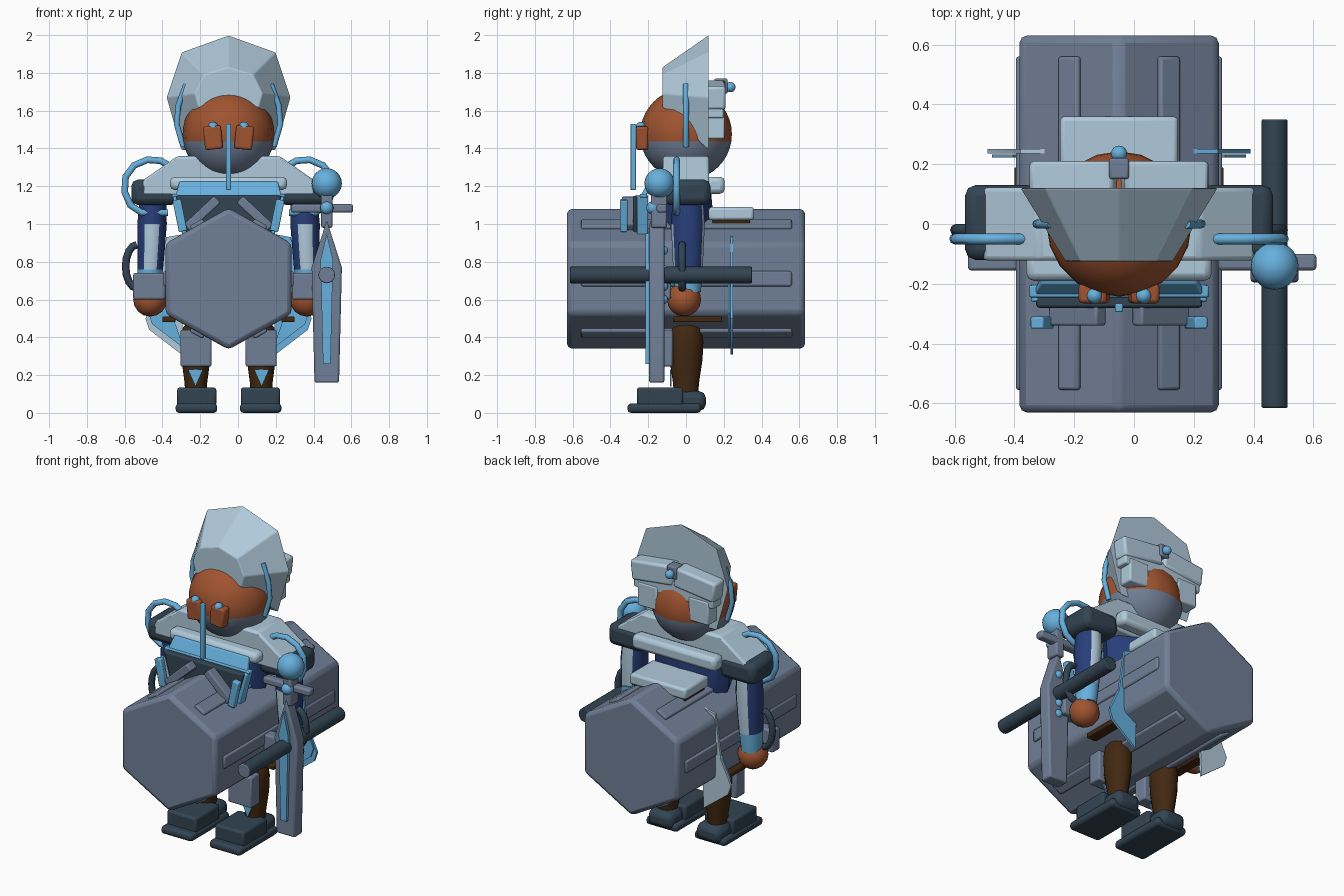
import bpy, bmesh, math
from mathutils import Vector, Matrix

if "Cube" in bpy.data.objects:
    bpy.data.objects.remove(bpy.data.objects["Cube"])

CX = -0.05  # body symmetry line


def mat(name, r, g, b):
    m = bpy.data.materials.new(name)
    lin = lambda c: ((c / 255 + 0.055) / 1.055) ** 2.4
    m.diffuse_color = (lin(r), lin(g), lin(b), 1)
    m.use_nodes = True
    m.node_tree.nodes["Principled BSDF"].inputs["Base Color"].default_value = m.diffuse_color
    return m


STEEL = mat("steel grey", 112, 127, 150)
LIGHT = mat("pale blue grey", 176, 202, 219)
DARK = mat("dark slate", 50, 68, 82)
BLUE = mat("sky blue", 103, 176, 222)
SKIN = mat("rust brown", 160, 84, 48)
NAVY = mat("navy", 40, 62, 122)
BARK = mat("dark brown", 66, 40, 16)


def finish(name, bm, mats, bevel=0, smooth=True, segs=2):
    bmesh.ops.recalc_face_normals(bm, faces=bm.faces)
    me = bpy.data.meshes.new(name)
    bm.to_mesh(me)
    bm.free()
    ob = bpy.data.objects.new(name, me)
    bpy.context.collection.objects.link(ob)
    for m in mats if isinstance(mats, list) else [mats]:
        me.materials.append(m)
    if bevel:
        b = ob.modifiers.new("bevel", "BEVEL")
        b.width, b.segments = bevel, segs
        b.limit_method = "ANGLE"
    if smooth:
        bpy.context.view_layer.objects.active = ob
        ob.select_set(True)
        bpy.ops.object.shade_smooth_by_angle(angle=math.radians(35))
        ob.select_set(False)
    return ob


def box(name, x, y, z, m, bevel=0.012, rot=None):
    """Box from (min, max) ranges, optionally rotated about its centre."""
    bm = bmesh.new()
    c = Vector([sum(r) / 2 for r in (x, y, z)])
    s = Vector([abs(r[1] - r[0]) for r in (x, y, z)])
    M = Matrix.Translation(c) @ (rot or Matrix()) @ Matrix.Diagonal((*s, 1))
    bmesh.ops.create_cube(bm, size=1, matrix=M)
    return finish(name, bm, m, bevel)


def ball(name, c, r, m, scale=(1, 1, 1), u=16, v=10):
    bm = bmesh.new()
    M = Matrix.Translation(c) @ Matrix.Diagonal((*scale, 1))
    bmesh.ops.create_uvsphere(bm, u_segments=u, v_segments=v, radius=r, matrix=M)
    return finish(name, bm, m)


def loft(name, rings, m, bevel=0, smooth=True):
    """Closed solid through rings of matching points."""
    bm = bmesh.new()
    vs = [[bm.verts.new(p) for p in r] for r in rings]
    n = len(vs[0])
    for a, b in zip(vs, vs[1:]):
        for i in range(n):
            bm.faces.new((a[i], a[(i + 1) % n], b[(i + 1) % n], b[i]))
    bm.faces.new(vs[0])
    bm.faces.new(vs[-1])
    return finish(name, bm, m, bevel, smooth)


def slab(name, pts, y0, y1, m, bevel=0):
    """Front-facing outline (x, z) extruded along y."""
    return loft(name, [[(x, y, z) for x, z in pts] for y in (y0, y1)], m, bevel)


def ring(x, y, z, rx, ry, n=12):
    return [(x + rx * math.cos(math.tau * i / n), y + ry * math.sin(math.tau * i / n), z)
            for i in range(n)]


def tube(name, pts, r, m):
    cu = bpy.data.curves.new(name, "CURVE")
    cu.dimensions, cu.bevel_depth, cu.bevel_resolution = "3D", r, 2
    cu.use_fill_caps = True
    sp = cu.splines.new("POLY")
    sp.points.add(len(pts) - 1)
    for p, q in zip(sp.points, pts):
        p.co = (*q, 1)
    cu.materials.append(m)
    ob = bpy.data.objects.new(name, cu)
    bpy.context.collection.objects.link(ob)


def span(s, a, b):
    """Range mirrored around the symmetry line."""
    return tuple(sorted((CX + s * a, CX + s * b)))


# --- hexagonal drum with a rib on every flat ---
hexa = [(CX + 0.385 * math.sin(math.tau * i / 6), 0.71 + 0.375 * math.cos(math.tau * i / 6))
        for i in range(6)]
slab("hex_drum", hexa, -0.63, 0.63, STEEL, 0.025)
for i in range(6):
    a = math.tau * (i + 0.5) / 6
    c = (CX + 0.325 * math.sin(a), 0.71 + 0.325 * math.cos(a))
    box("drum_rib", (c[0] - 0.04, c[0] + 0.04), (-0.555, 0.56), (c[1] - 0.02, c[1] + 0.02),
        STEEL, 0.01, Matrix.Rotation(a, 4, "Y"))

# --- head with grey lower half ---
head = ball("head", (CX, 0, 1.475), 0.243, [SKIN, STEEL], u=20, v=20)
for p in head.data.polygons:
    p.material_index = int(p.center.z < 1.445)

# --- faceted hood ---
back = [(0, 2.0), (0.25, 1.91), (0.33, 1.67), (0.25, 1.39)]
front = [(0, 1.83), (0.13, 1.79), (0.18, 1.69), (0.16, 1.62)]
hood = [[(CX + x, y, z) for x, z in pr] + [(CX - x, y, z) for x, z in pr[:0:-1]]
        for pr, y in ((front, -0.125), (back, 0.12))]
loft("hood", hood, LIGHT, 0.006, smooth=False)

# --- back of the hood ---
box("hood_back_band", span(1, -0.28, 0.28), (0.1, 0.2), (1.56, 1.66), LIGHT, 0.01)
box("rear_gadget", span(1, -0.033, 0.033), (0.15, 0.22), (1.69, 1.77), STEEL, 0.008)
ball("gadget_knob", (CX, 0.235, 1.725), 0.027, BLUE)

# --- nose rod ---
box("nose_rod", span(1, -0.013, 0.013), (-0.295, -0.265), (1.18, 1.53), BLUE, 0.005)

# --- torso, collar and packs ---
loft("torso", [ring(CX, 0, z, rx, ry) for z, rx, ry in
               ((0.8, 0.2, 0.13), (0.98, 0.25, 0.15), (1.2, 0.26, 0.13))], NAVY)
loft("collar", [[(CX + sx * w, sy * 0.122, z) for sx, sy in ((-1, -1), (1, -1), (1, 1), (-1, 1))]
                for z, w in ((1.15, 0.46), (1.23, 0.455), (1.36, 0.27))], LIGHT, 0.015)
box("neck_roll", span(1, -0.295, 0.295), (0.11, 0.205), (1.16, 1.25), LIGHT, 0.025)
box("back_pouch", span(1, -0.197, 0.197), (0.12, 0.36), (1.02, 1.09), LIGHT, 0.015)
box("pouch_base", span(1, -0.18, 0.18), (0.14, 0.34), (1.0, 1.03), BARK, 0.005)

# --- chest plate ---
box("chest_roll", span(1, -0.31, 0.31), (-0.19, -0.085), (1.18, 1.25), LIGHT, 0.025)
slab("chest_panel", [(CX + x, z) for x, z in
                     ((-0.28, 1.15), (0.28, 1.15), (0.22, 0.94), (-0.22, 0.94))],
     -0.28, -0.2, DARK, 0.01)
loft("chest_band", [[(CX - w, y, z), (CX + w, y, z), (CX + w, y + 0.03, z), (CX - w, y + 0.03, z)]
                    for w, y, z in ((0.28, -0.24, 1.15), (0.26, -0.2, 1.225))], BLUE, 0.006)
box("chest_strip", span(1, -0.3, 0.3), (-0.245, -0.205), (1.14, 1.16), BLUE, 0.006)

for s in (-1, 1):
    # face and hood sides
    box("goggle", span(s, 0.035, 0.13), (-0.265, -0.2), (1.395, 1.52), SKIN, 0.012,
        Matrix.Rotation(s * 0.1, 4, "Y"))
    ball("eye", (CX + s * 0.082, -0.24, 1.515), 0.026, BLUE)
    tube("hood_trim", [(CX + s * x, 0, z) for x, z in
                       ((0.225, 1.74), (0.265, 1.63), (0.275, 1.53), (0.24, 1.41))], 0.015, BLUE)
    box("hood_pad", span(s, 0.01, 0.295), (0.1, 0.21), (1.62, 1.745), LIGHT, 0.015,
        Matrix.Rotation(s * 0.12, 4, "Y"))
    box("hood_flap", span(s, 0.11, 0.25), (0.1, 0.205), (1.45, 1.6), LIGHT, 0.01)

    # chest straps
    box("chest_brace", span(s, 0.03, 0.25), (-0.34, -0.27), (1.03, 1.08), STEEL, 0.008,
        Matrix.Rotation(s * 0.75, 4, "Y"))
    box("chest_clip", span(s, 0.235, 0.28), (-0.35, -0.31), (0.96, 1.13), BLUE, 0.006,
        Matrix.Rotation(s * 0.2, 4, "Y"))
    box("chest_edge", span(s, 0.24, 0.27), (-0.26, -0.2), (0.94, 1.15), BLUE, 0.006,
        Matrix.Rotation(s * 0.25, 4, "Y"))

    # shoulders
    box("pauldron", span(s, 0.27, 0.515), (-0.12, 0.13), (1.1, 1.235), DARK, 0.035)
    tube("shoulder_hose", [(CX + s * x, -0.05, z) for x, z in
                           ((0.3, 1.3), (0.36, 1.335), (0.43, 1.34), (0.5, 1.31), (0.545, 1.25),
                            (0.55, 1.17), (0.52, 1.1), (0.46, 1.06), (0.32, 1.06))], 0.018, BLUE)

    # arm: navy sleeve, pale behind, blue cuff
    arm = loft("arm", [ring(CX + s * x, 0.01, z, r, r * 1.15) for x, z, r in
                       ((0.42, 0.64, 0.06), (0.415, 0.76, 0.068), (0.41, 0.86, 0.072),
                        (0.405, 1.0, 0.078), (0.4, 1.14, 0.07))], [NAVY, LIGHT, BLUE])
    for p in arm.data.polygons:
        if p.center.z < 0.77:
            p.material_index = 2
        elif p.normal.y > 0.75 or (p.normal.y < -0.9 and p.center.z < 1.0):
            p.material_index = 1
    ball("hand", (CX + s * 0.415, -0.01, 0.6), 0.09, SKIN, u=12, v=8)
    box("wrist_guard", span(s, 0.335, 0.505), (-0.155, -0.08), (0.6, 0.74), STEEL, 0.01)
    tube("arm_loop", [(CX + s * (0.485 + 0.06 * math.sin(a)), -0.02, 0.775 + 0.115 * math.cos(a))
                      for a in [math.pi * i / 8 for i in range(9)]], 0.02, DARK)

    # side straps and coat tails
    box("side_strap", span(s, 0.28, 0.35), (-0.07, 0.19), (0.48, 0.51), BARK, 0.006)
    tail = [(0.22, 0.95), (0.33, 0.93), (0.37, 0.65), (0.44, 0.5), (0.42, 0.44), (0.25, 0.31)]
    slab("coat_tail", [(CX + s * x, z) for x, z in tail], 0.235, 0.25, BLUE if s > 0 else LIGHT)
    slab("coat_lining", [(CX + s * (x - 0.015), z + 0.03) for x, z in tail[2:]], 0.222, 0.232,
         BLUE)

    # legs and shoes
    loft("leg", [ring(CX + s * 0.173, 0, z, r, r * 1.15) for z, r in
                 ((0.08, 0.055), (0.16, 0.06), (0.28, 0.076), (0.38, 0.08), (0.45, 0.07),
                  (0.48, 0.045))], BARK)
    box("shin_guard", span(s, 0.09, 0.255), (-0.16, -0.07), (0.245, 0.44), STEEL, 0.01)
    slab("ankle_patch", [(CX + s * x, z) for x, z in
                         ((0.135, 0.23), (0.215, 0.23), (0.175, 0.14))], -0.085, -0.077, BLUE)
    box("shoe_sole", span(s, 0.06, 0.28), (-0.31, 0.08), (0, 0.05), DARK, 0.018)
    box("shoe_upper", span(s, 0.065, 0.272), (-0.26, -0.015), (0.035, 0.135), DARK, 0.014)
    box("shoe_heel", span(s, 0.085, 0.255), (-0.05, 0.105), (0.01, 0.115), DARK, 0.035)

# --- sword held upside down at the right ---
SX = 0.47
slab("sword_blade", [(SX + x, z) for x, z in
                     ((0, 1.02), (0.08, 0.77), (0.065, 0.16), (-0.065, 0.16), (-0.08, 0.77))],
     -0.195, -0.115, STEEL, 0.01)
slab("blade_inlay", [(SX + x, z) for x, z in
                     ((0, 0.95), (0.033, 0.81), (0.02, 0.26), (-0.02, 0.26), (-0.033, 0.81))],
     -0.215, -0.19, BLUE)
for z in (0.86, 0.76, 0.67, 0.6):
    ball("blade_stud", (SX, -0.12, z), 0.025, BLUE, u=10, v=6)
box("sword_guard", (0.28, 0.61), (-0.155, -0.1), (1.06, 1.105), STEEL, 0.012)
box("sword_grip", (SX - 0.03, SX + 0.03), (-0.185, -0.1), (0.98, 1.16), STEEL, 0.01)
ball("sword_pommel", (SX, -0.14, 1.215), 0.08, BLUE, u=20, v=12)
ball("guard_gem", (SX, -0.175, 1.085), 0.035, BLUE)

# --- long staff with a grey front cap ---
disc = [(SX + 0.044 * math.cos(math.tau * i / 16), 0.73 + 0.044 * math.sin(math.tau * i / 16))
        for i in range(16)]
staff = slab("staff", disc, -0.615, 0.35, [DARK, STEEL], 0.006)
for p in staff.data.polygons:
    p.material_index = int(p.center.y < -0.6)
